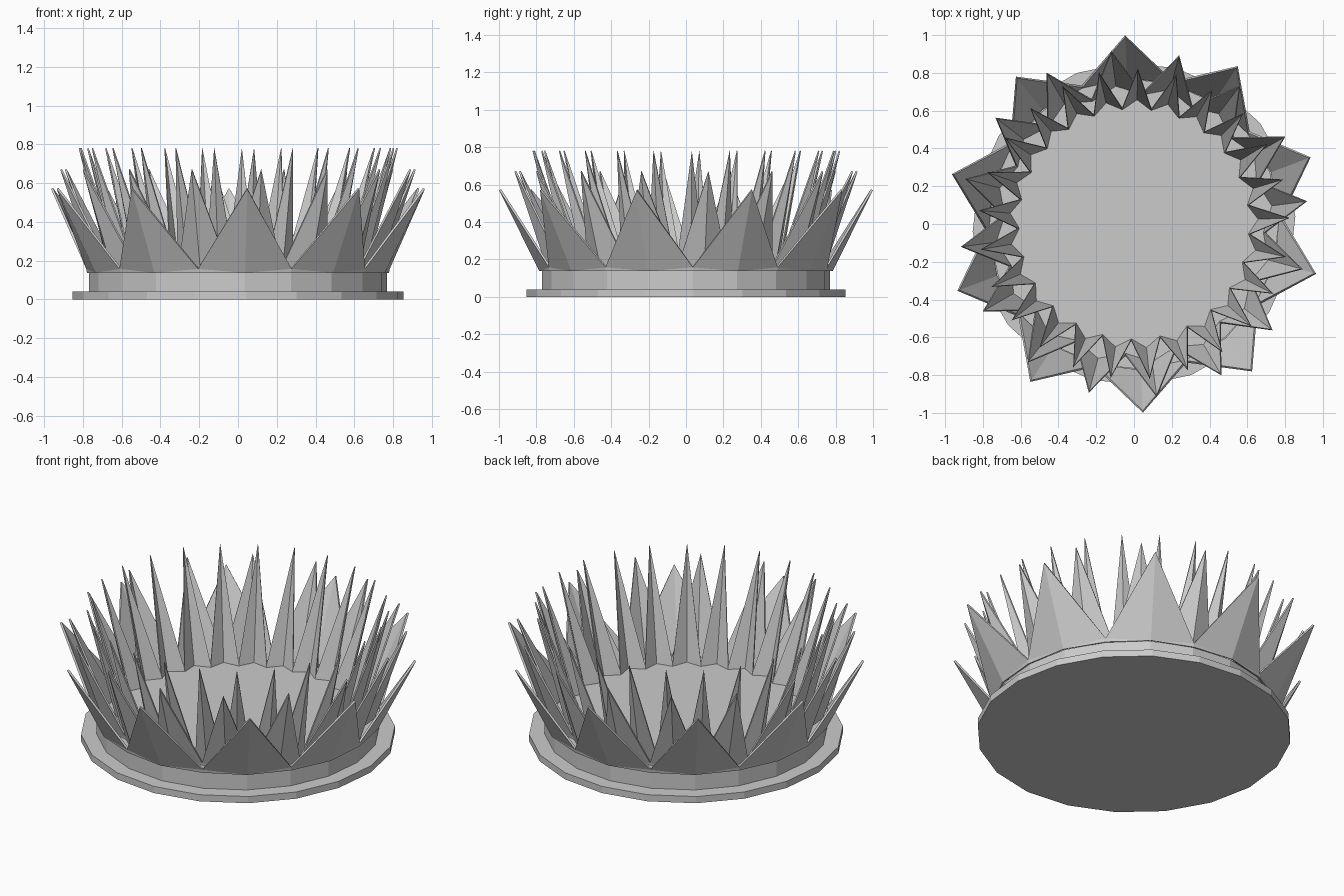
import bpy
import bmesh
from math import cos, sin, radians, pi
from mathutils import Matrix

cube = bpy.data.objects.get("Cube")
if cube:
    bpy.data.objects.remove(cube, do_unlink=True)

GREY = (0.6, 0.6, 0.6, 1.0)
grey = bpy.data.materials.new("plain grey")
grey.use_nodes = True
grey.diffuse_color = GREY
grey.node_tree.nodes["Principled BSDF"].inputs["Base Color"].default_value = GREY


def finish(name, bm):
    """Turn a bmesh into a flat shaded grey object."""
    mesh = bpy.data.meshes.new(name)
    bm.to_mesh(mesh)
    bm.free()
    mesh.materials.append(grey)
    obj = bpy.data.objects.new(name, mesh)
    bpy.context.collection.objects.link(obj)
    return obj


def drum(name, radius, bottom, top, sides, turn):
    """Closed polygonal disc."""
    bm = bmesh.new()
    place = Matrix.Translation((0, 0, (bottom + top) / 2)) @ Matrix.Rotation(radians(turn), 4, "Z")
    bmesh.ops.create_cone(bm, cap_ends=True, segments=sides, radius1=radius,
                          radius2=radius, depth=top - bottom, matrix=place)
    return finish(name, bm)


def petal_ring(name, count, turn, ridge_r, valley_r, tip_r, tip_z, thickness):
    """Folded zigzag wall: every second top corner is pulled up and out to a tip."""
    base_z, valley_z = 0.137, 0.158
    bm = bmesh.new()
    low, high = [], []
    for i in range(count * 2):
        a = radians(turn) + pi * i / count
        is_tip = i % 2 == 0
        r = ridge_r if is_tip else valley_r
        top_r, top_z = (tip_r, tip_z) if is_tip else (valley_r + 0.004, valley_z)
        low.append(bm.verts.new((r * cos(a), r * sin(a), base_z)))
        high.append(bm.verts.new((top_r * cos(a), top_r * sin(a), top_z)))
    for i in range(count * 2):
        j = (i + 1) % (count * 2)
        if i % 2 == 0:
            bm.faces.new((low[i], high[j], high[i]))
            bm.faces.new((low[i], low[j], high[j]))
        else:
            bm.faces.new((low[i], low[j], high[i]))
            bm.faces.new((low[j], high[j], high[i]))
    obj = finish(name, bm)
    wall = obj.modifiers.new("wall", "SOLIDIFY")
    wall.thickness = thickness
    wall.offset = -1
    return obj


# Base plate and the raised band that carries the petals
drum("base_plate", 0.855, 0.0, 0.04, 20, 2.7)
drum("base_band", 0.77, 0.04, 0.142, 20, 2.7)

# Three rings of petals, growing taller and narrower inward
petal_ring("outer_petals", 10, 92.7, 0.785, 0.78, 1.0, 0.57, 0.012)
petal_ring("middle_petals", 16, 97.5, 0.745, 0.695, 0.925, 0.67, 0.01)
petal_ring("inner_petals", 25, 88.6, 0.665, 0.615, 0.825, 0.78, 0.008)
